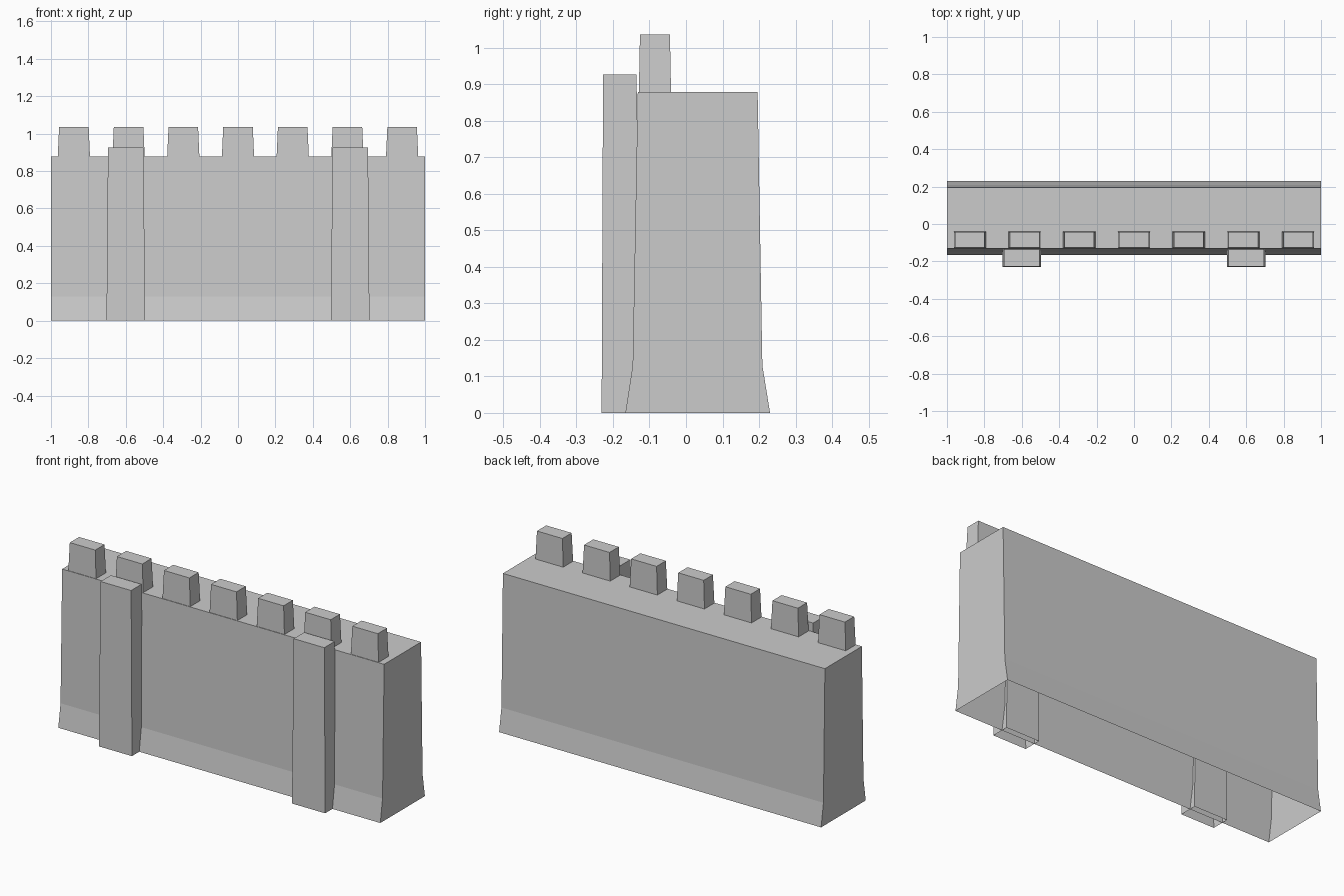
import bpy

if "Cube" in bpy.data.objects:
    bpy.data.objects.remove(bpy.data.objects["Cube"])


def make_object(name, verts, faces):
    mesh = bpy.data.meshes.new(name)
    mesh.from_pydata(verts, [], faces)
    mesh.update()
    obj = bpy.data.objects.new(name, mesh)
    bpy.context.collection.objects.link(obj)
    return obj


def tapered_block(name, x, y, z0, z1, bottom, top):
    """Tapered box with an open underside; bottom and top are half sizes."""
    corners = [(-1, -1), (1, -1), (1, 1), (-1, 1)]
    verts = [(x + sx * h[0], y + sy * h[1], z)
             for z, h in ((z0, bottom), (z1, top)) for sx, sy in corners]
    faces = [(i, (i + 1) % 4, 4 + (i + 1) % 4, 4 + i) for i in range(4)]
    return make_object(name, verts, faces + [(4, 5, 6, 7)])


# Wall: flared profile swept along x, open underneath
profile = [(-0.166, 0), (-0.146, 0.13), (-0.132, 0.878),
           (0.196, 0.878), (0.209, 0.13), (0.23, 0)]
n = len(profile)
verts = [(x, y, z) for x in (-1, 1) for y, z in profile]
faces = [(i, n + i, n + i + 1, i + 1) for i in range(n - 1)]
faces += [tuple(range(n)), tuple(reversed(range(n, 2 * n)))]
make_object("wall", verts, faces)

# Two buttresses on the front
for x in (-0.6, 0.6):
    tapered_block("buttress", x, -0.181, 0, 0.926, (0.103, 0.05), (0.095, 0.046))

# Row of seven merlons along the front edge
for i in range(-3, 4):
    tapered_block("merlon", i * 0.2925, -0.085, 0.878, 1.036,
                  (0.086, 0.044), (0.079, 0.041))
